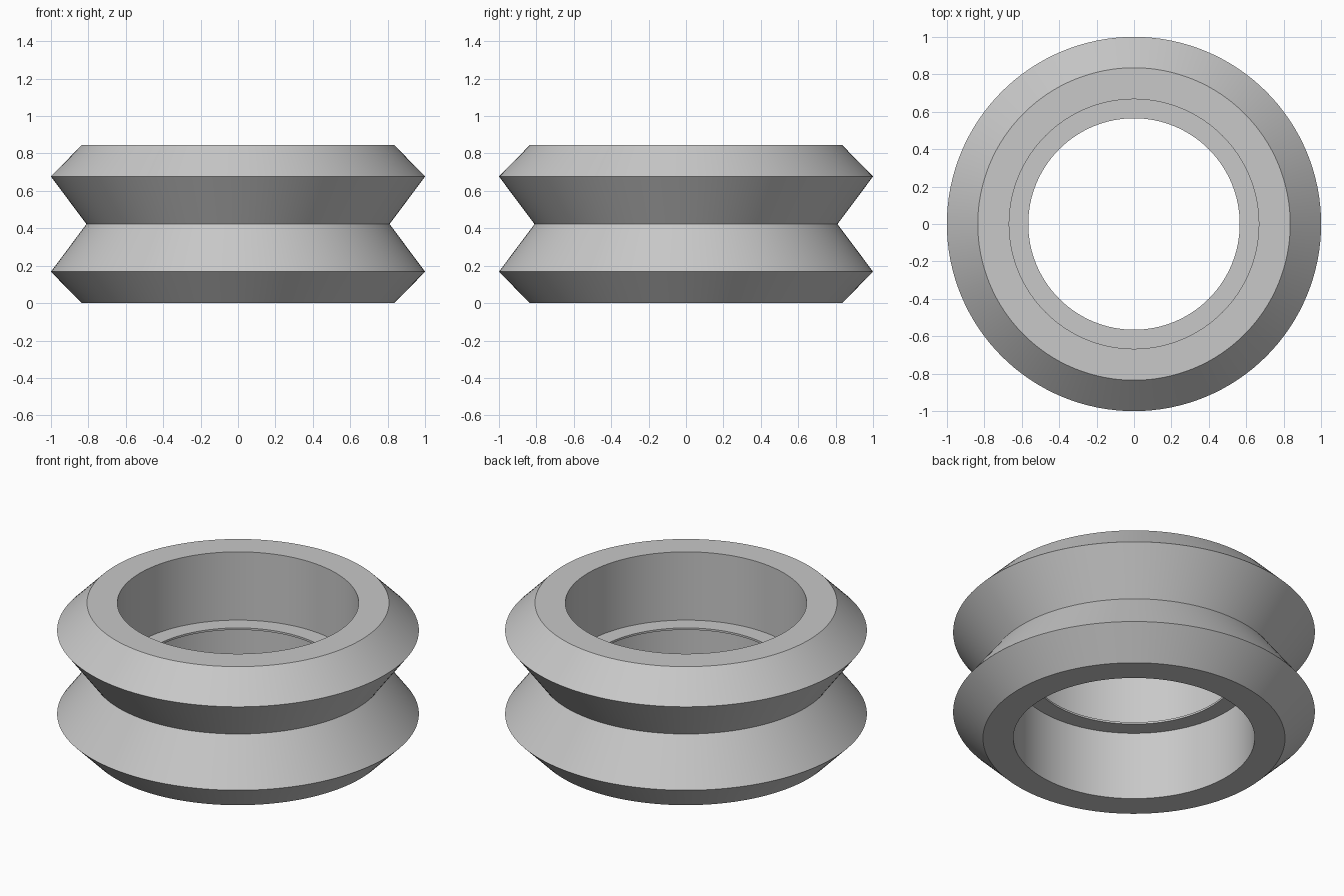
import bpy
import bmesh
from math import cos, sin, radians, tau

cube = bpy.data.objects.get("Cube")
if cube:
    bpy.data.objects.remove(cube, do_unlink=True)

SEGMENTS = 128
HEIGHT = 0.845
MIDDLE = HEIGHT / 2

# One flat grey for the whole wheel
grey = bpy.data.materials.new("plain_grey")
grey.use_nodes = True
colour = (0.58, 0.58, 0.58, 1)
grey.diffuse_color = colour
grey.node_tree.nodes["Principled BSDF"].inputs["Base Color"].default_value = colour


def lathe(name, profile):
    """Revolve a closed (radius, z) profile about the z axis."""
    bm = bmesh.new()
    rings = []
    for i in range(SEGMENTS):
        a = tau * i / SEGMENTS
        rings.append([bm.verts.new((r * cos(a), r * sin(a), z)) for r, z in profile])
    count = len(profile)
    for i, ring in enumerate(rings):
        after = rings[(i + 1) % SEGMENTS]
        for j in range(count):
            k = (j + 1) % count
            bm.faces.new((ring[j], after[j], after[k], ring[k]))
    bmesh.ops.recalc_face_normals(bm, faces=bm.faces)
    mesh = bpy.data.meshes.new(name)
    bm.to_mesh(mesh)
    bm.free()
    mesh.materials.append(grey)
    obj = bpy.data.objects.new(name, mesh)
    bpy.context.collection.objects.link(obj)
    bpy.ops.object.select_all(action="DESELECT")
    obj.select_set(True)
    bpy.context.view_layer.objects.active = obj
    bpy.ops.object.shade_smooth_by_angle(angle=radians(30))
    return obj


# Lower half of the section: bore lip, bore, flat rim, chamfer, crest
lower = [(0.565, MIDDLE - 0.006), (0.667, MIDDLE - 0.006),
         (0.667, 0), (0.835, 0), (1, 0.168)]
waist = [(0.81, MIDDLE)]
# Upper half mirrors the lower half
upper = [(r, HEIGHT - z) for r, z in reversed(lower)]

lathe("grooved_wheel", lower + waist + upper)
